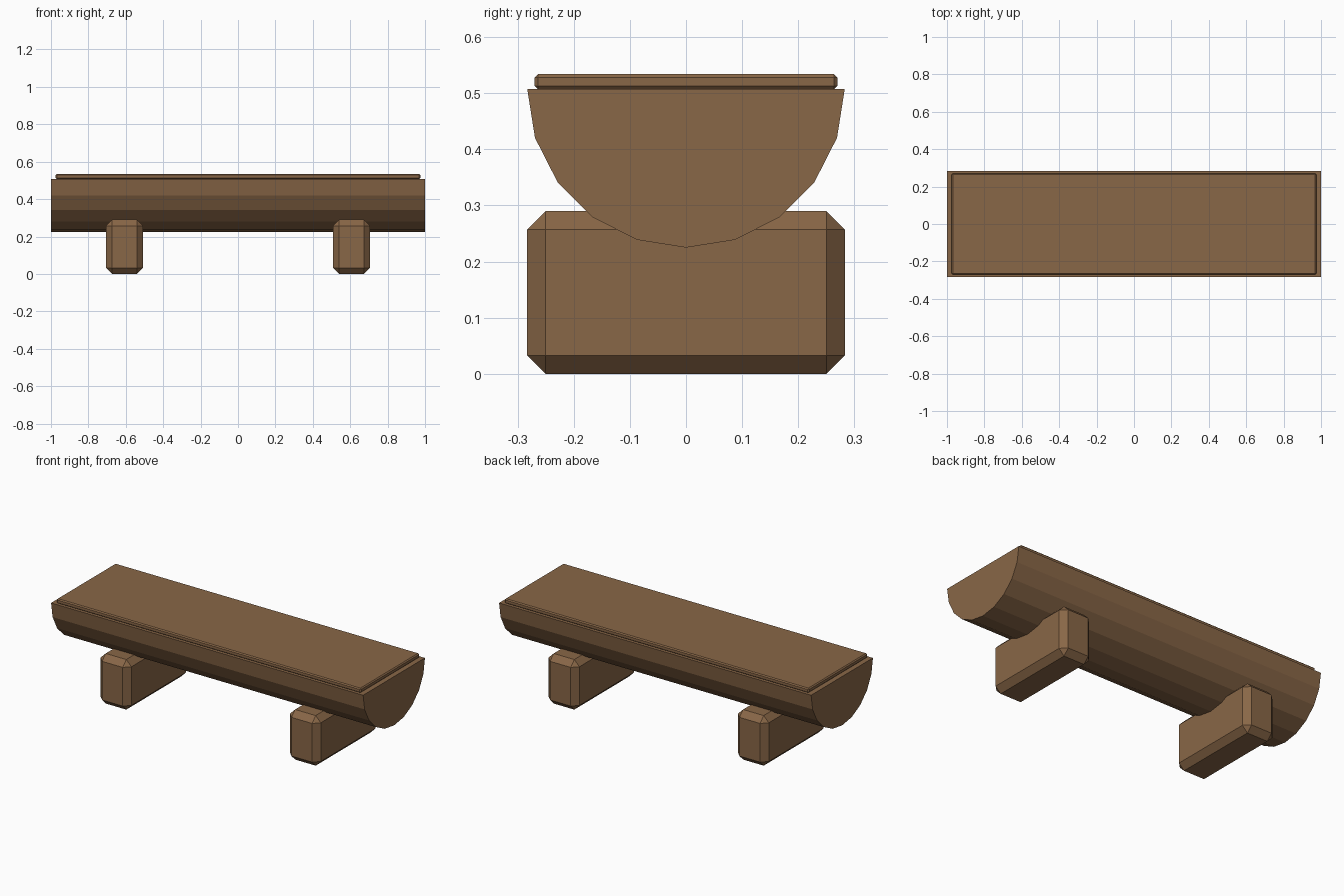
import bpy
import bmesh
from math import cos, sin, pi

old = bpy.data.objects.get("Cube")
if old:
    bpy.data.objects.remove(old, do_unlink=True)

# Single wood colour
wood = bpy.data.materials.new("brown_wood")
wood.use_nodes = True
colour = (0.25, 0.135, 0.063, 1)
wood.diffuse_color = colour
bsdf = wood.node_tree.nodes["Principled BSDF"]
bsdf.inputs["Base Color"].default_value = colour
bsdf.inputs["Roughness"].default_value = 0.9


def add_object(name, bm):
    bmesh.ops.recalc_face_normals(bm, faces=bm.faces)
    mesh = bpy.data.meshes.new(name)
    bm.to_mesh(mesh)
    bm.free()
    mesh.materials.append(wood)
    obj = bpy.data.objects.new(name, mesh)
    bpy.context.collection.objects.link(obj)
    return obj


def chamfered_box(name, size, centre, chamfer):
    bm = bmesh.new()
    bmesh.ops.create_cube(bm, size=1)
    bmesh.ops.scale(bm, vec=size, verts=bm.verts)
    bmesh.ops.bevel(bm, geom=bm.edges[:], offset=chamfer, segments=1,
                    affect='EDGES', profile=0.5)
    obj = add_object(name, bm)
    obj.location = centre
    return obj


# Half log: a half-round profile extruded along x
radius, top, steps = 0.283, 0.508, 10
bm = bmesh.new()
profile = [bm.verts.new((-1, -radius * cos(pi * i / steps),
                         top - radius * sin(pi * i / steps)))
           for i in range(steps + 1)]
end = bm.faces.new(profile)
extruded = bmesh.ops.extrude_face_region(bm, geom=[end], use_keep_orig=True)
bmesh.ops.translate(bm, vec=(2, 0, 0),
                    verts=[v for v in extruded["geom"]
                           if isinstance(v, bmesh.types.BMVert)])
add_object("half_log", bm)

# Thin flat seat board on the log
chamfered_box("seat_board", (1.95, 0.54, 0.027), (0, 0, 0.5205), 0.006)

# Chunky cross supports
for side, name in ((1, "left_support"), (-1, "right_support")):
    chamfered_box(name, (0.198, 0.566, 0.29), (side * 0.607, 0, 0.145), 0.033)
